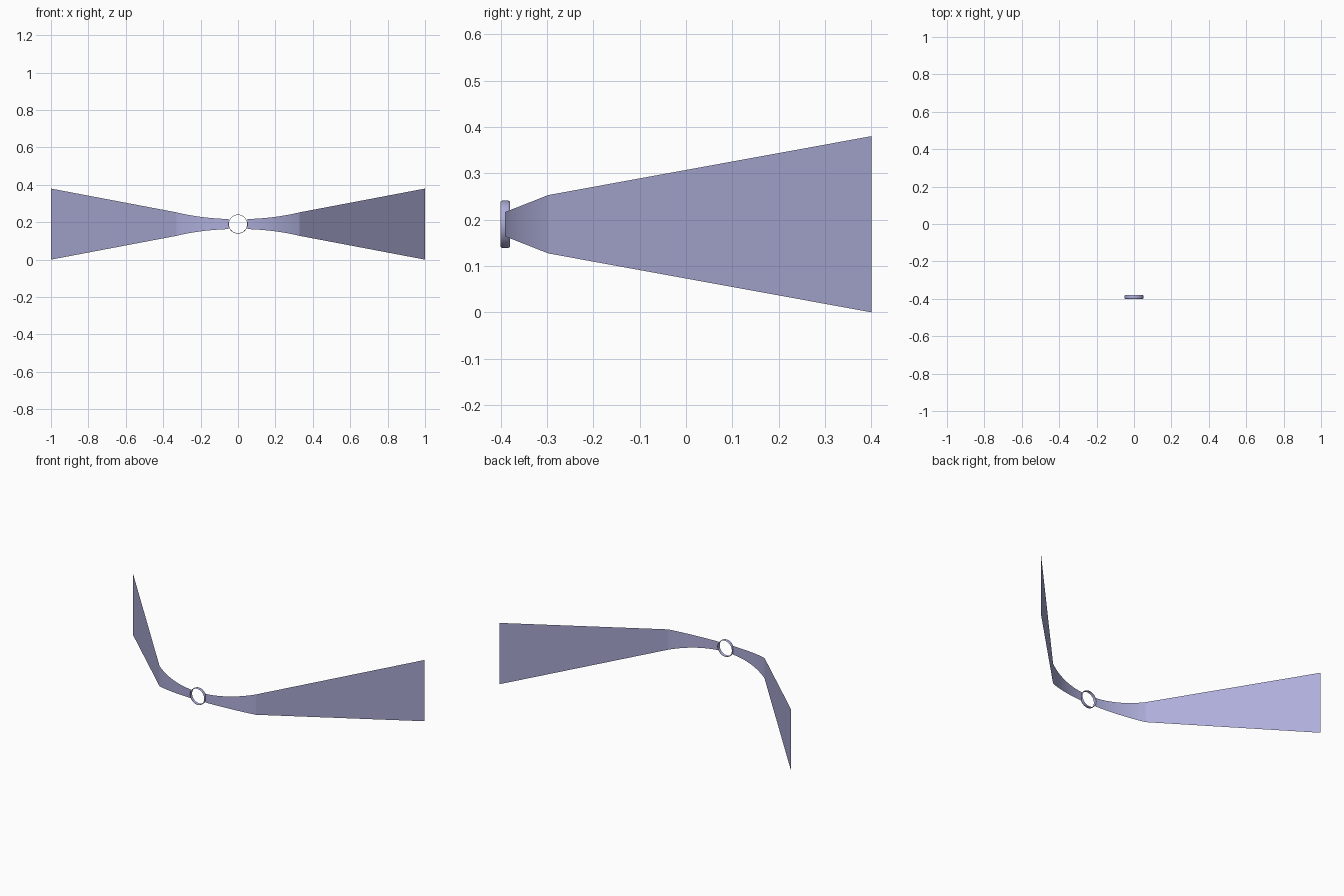
import bpy, bmesh, math

if "Cube" in bpy.data.objects:
    bpy.data.objects.remove(bpy.data.objects["Cube"])

ZC = 0.19            # height of the centre line
KX, KY = 0.33, -0.297   # where the curved neck meets the straight wing

mat = bpy.data.materials.new("lilac")
mat.diffuse_color = (0.42, 0.42, 0.70, 1)
mat.use_nodes = True
mat.node_tree.nodes["Principled BSDF"].inputs["Base Color"].default_value = mat.diffuse_color


def make(name, bm, angle):
    me = bpy.data.meshes.new(name)
    bm.to_mesh(me)
    bm.free()
    ob = bpy.data.objects.new(name, me)
    bpy.context.collection.objects.link(ob)
    me.materials.append(mat)
    bpy.ops.object.select_all(action='DESELECT')
    ob.select_set(True)
    bpy.context.view_layer.objects.active = ob
    bpy.ops.object.shade_smooth_by_angle(angle=math.radians(angle))
    return ob


def wing(name, side):
    # path stations: x, y, half height
    R = (KX ** 2 + 0.094 ** 2) / (2 * 0.094)
    path = []
    for i in range(13):
        x = 0.05 + (KX - 0.05) * i / 12
        sag = R - math.sqrt(R * R - x * x)
        path.append((x, -0.391 + sag, 0.026 + 0.037 * sag / 0.094))
    path.append((1.0, 0.4, 0.19))
    # single-sheet ribbon facing the front
    bm = bmesh.new()
    cols = [(bm.verts.new((side * x, y, ZC - h)), bm.verts.new((side * x, y, ZC + h)))
            for x, y, h in path]
    for (a, b), (c, d) in zip(cols, cols[1:]):
        bm.faces.new((a, c, d, b) if side > 0 else (a, b, d, c))
    return make(name, bm, 12)


wing("right_wing", 1)
wing("left_wing", -1)

# open centre ring: thin band with softened rims
bm = bmesh.new()
N = 48
profile = [(0.0485, -0.4), (0.0505, -0.398), (0.051, -0.395),
           (0.051, -0.385), (0.0505, -0.382), (0.0485, -0.38)]
rings = [[bm.verts.new((r * math.cos(2 * math.pi * i / N), y,
                        ZC + r * math.sin(2 * math.pi * i / N))) for i in range(N)]
         for r, y in profile]
for p, q in zip(rings, rings[1:]):
    for i in range(N):
        j = (i + 1) % N
        bm.faces.new((p[i], q[i], q[j], p[j]))
bmesh.ops.recalc_face_normals(bm, faces=bm.faces)
make("centre_ring", bm, 50)
